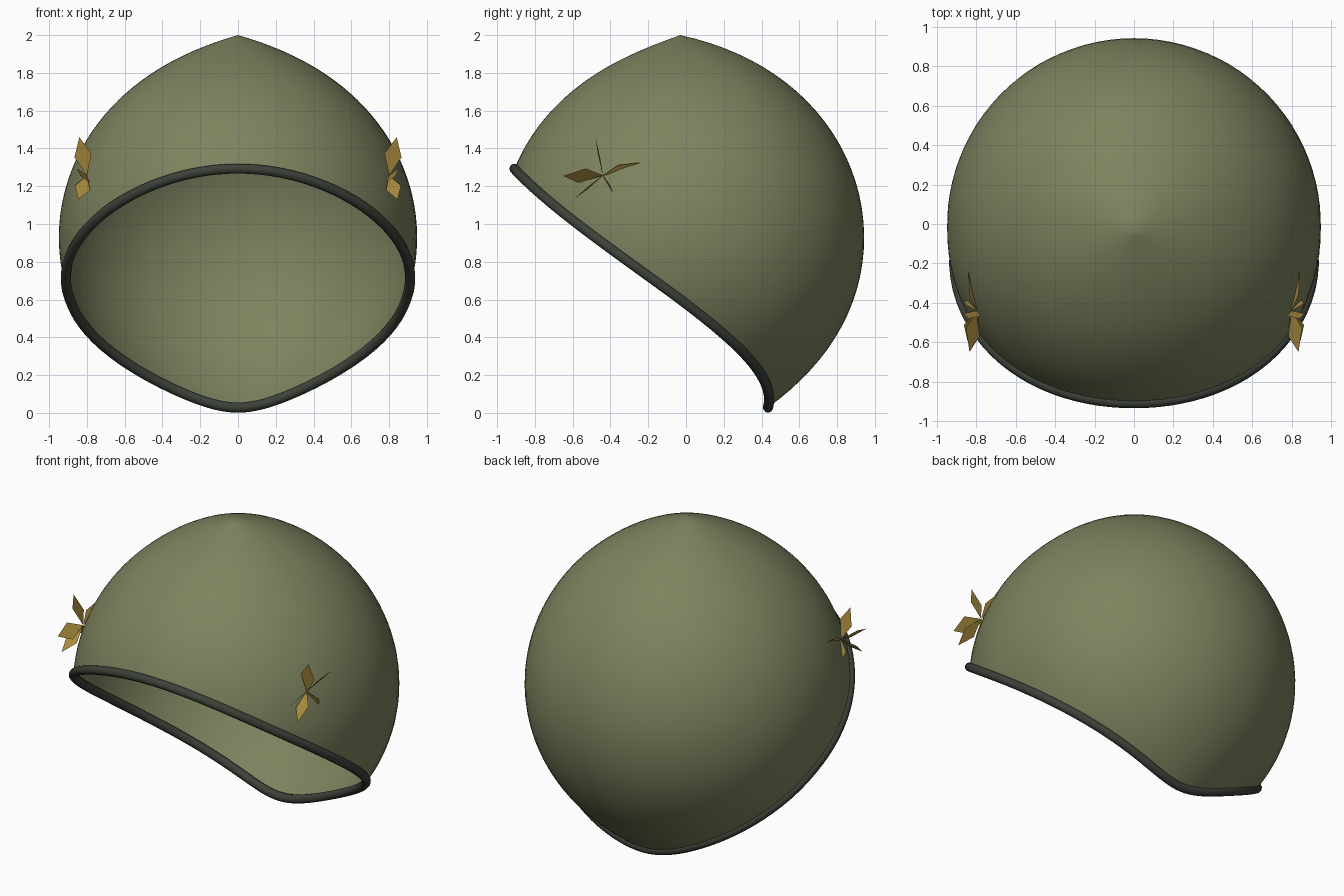
import bpy, bmesh, math
from mathutils import Vector

if "Cube" in bpy.data.objects:
    bpy.data.objects.remove(bpy.data.objects["Cube"])


def material(name, rgb):
    m = bpy.data.materials.new(name)
    m.diffuse_color = (*rgb, 1)
    m.use_nodes = True
    m.node_tree.nodes["Principled BSDF"].inputs["Base Color"].default_value = m.diffuse_color
    return m


OLIVE = material("olive", (0.205, 0.225, 0.112))
DARK = material("dark green trim", (0.045, 0.053, 0.040))
GOLD = material("old gold", (0.40, 0.26, 0.05))

CENTRE = Vector((0, -0.03, 0.92))
SEGMENTS, RINGS = 96, 36


def rim_angle(phi):
    # slanted opening: high at the front (phi = 0), low at the back
    return math.radians(109.75 - 42.75 * math.cos(phi))


def dome_point(phi, theta):
    # near-sphere with a soft point on top, straighter on the front half
    front = max(0.0, math.cos(phi))
    back = max(0.0, -math.cos(phi))
    girth = 0.945 + 0.005 * front + 0.025 * back
    girth = girth + (0.95 - girth) * math.exp(-theta / 0.3)
    tip = 0.13 * math.exp(-theta / (0.43 - 0.09 * front))
    flare = 0.035 * back * max(0.0, (theta - 1.75) / 0.91) ** 4
    r = girth + tip + flare
    s = math.sin(theta)
    return CENTRE + r * Vector((math.sin(phi) * s, -math.cos(phi) * s, math.cos(theta)))


def finish(bm, name, mat):
    me = bpy.data.meshes.new(name)
    bm.normal_update()
    bm.to_mesh(me)
    bm.free()
    me.materials.append(mat)
    ob = bpy.data.objects.new(name, me)
    bpy.context.collection.objects.link(ob)
    return ob


# Open dome, swept from the tip down to the slanted rim
angles = [2 * math.pi * i / SEGMENTS for i in range(SEGMENTS)]
bm = bmesh.new()
tip = bm.verts.new(dome_point(0, 0))
rings = [[bm.verts.new(dome_point(a, rim_angle(a) * j / RINGS)) for a in angles]
         for j in range(1, RINGS + 1)]
for i in range(SEGMENTS):
    k = (i + 1) % SEGMENTS
    bm.faces.new((tip, rings[0][i], rings[0][k]))
    for upper, lower in zip(rings, rings[1:]):
        bm.faces.new((upper[i], lower[i], lower[k], upper[k]))
for f in bm.faces:
    f.smooth = True
finish(bm, "helmet_dome", OLIVE)

# Round trim along the rim
curve = bpy.data.curves.new("rim_trim", "CURVE")
curve.dimensions = "3D"
curve.bevel_depth = 0.027
curve.bevel_resolution = 3
spline = curve.splines.new("POLY")
spline.points.add(SEGMENTS - 1)
for p, a in zip(spline.points, angles):
    p.co = (*dome_point(a, rim_angle(a)), 1)
spline.use_cyclic_u = True
curve.materials.append(DARK)
trim = bpy.data.objects.new("rim_trim", curve)
bpy.context.collection.objects.link(trim)

# Five-leaf badge on each side: leaf tip and half-width vector
BASE = Vector((0.80, -0.44, 1.257))
LEAVES = [
    ((0.84, -0.48, 1.46), (0.045, 0.006, -0.01)),
    ((0.84, -0.245, 1.325), (0.015, -0.02, 0.02)),
    ((0.835, -0.65, 1.255), (0.035, 0.02, 0.038)),
    ((0.845, -0.595, 1.13), (0.04, 0.008, 0.012)),
    ((0.845, -0.385, 1.16), (0.04, 0.008, 0.0)),
]
for side, label in ((1, "right"), (-1, "left")):
    bm = bmesh.new()
    for end, width in LEAVES:
        end, width = Vector(end), Vector(width)
        mid = BASE.lerp(end, 0.52)
        corners = [BASE, mid + width, end, mid - width]
        bm.faces.new([bm.verts.new((c.x * side, c.y, c.z)) for c in corners])
    finish(bm, label + "_leaf_badge", GOLD)
